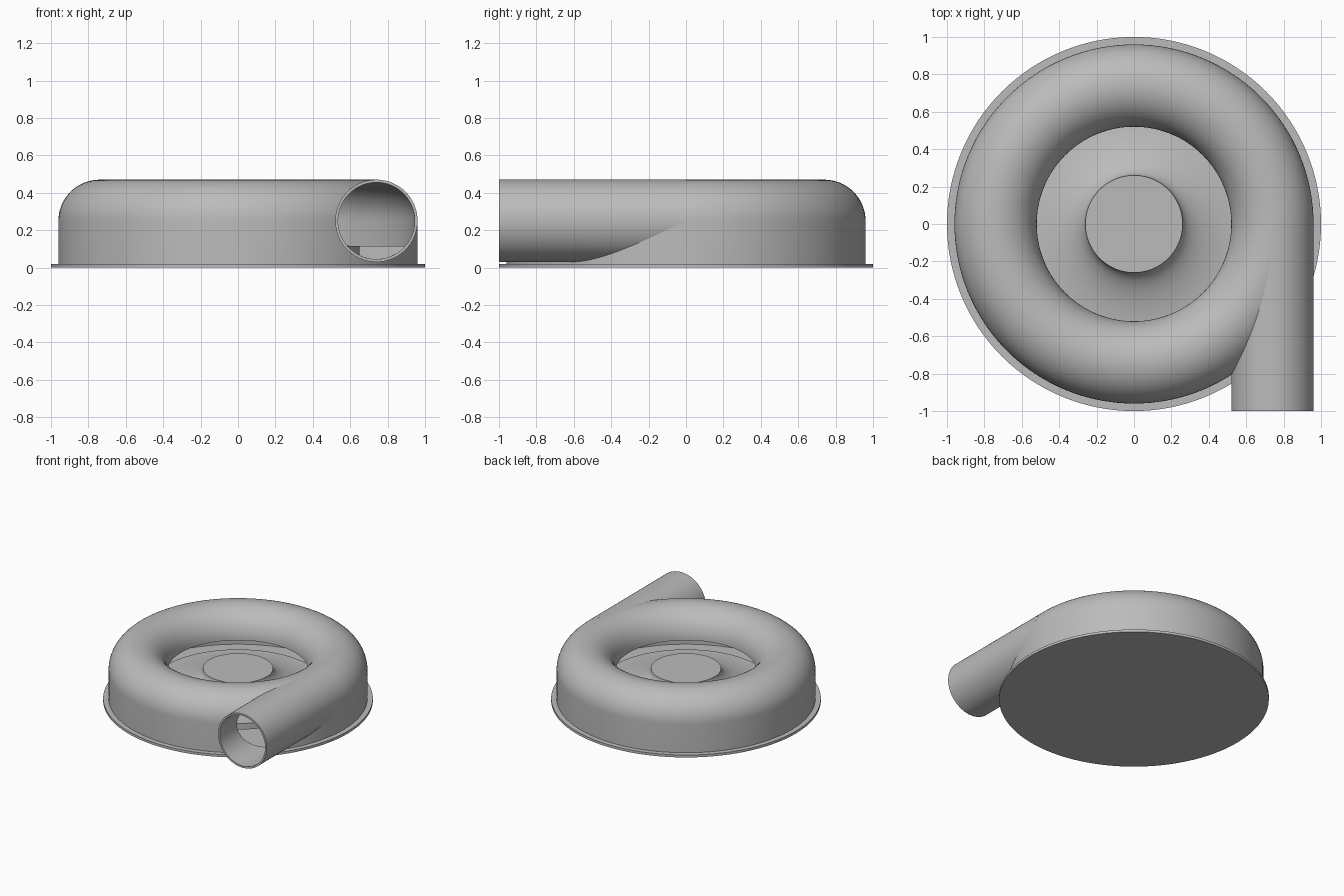
import bpy, bmesh, math
from mathutils import Matrix

cube = bpy.data.objects.get("Cube")
if cube:
    bpy.data.objects.remove(cube)

# Main sizes
SEGMENTS = 128
RING, TUBE, WALL = 0.74, 0.22, 0.015
MID_Z, BASE_TOP = 0.25, 0.02
BORE = TUBE - WALL

grey = bpy.data.materials.new("plain_grey")
grey.use_nodes = True
grey.diffuse_color = (0.5, 0.5, 0.5, 1)
shader = next(n for n in grey.node_tree.nodes if n.type == 'BSDF_PRINCIPLED')
shader.inputs["Base Color"].default_value = grey.diffuse_color


def make(name, bm):
    bmesh.ops.recalc_face_normals(bm, faces=bm.faces)
    mesh = bpy.data.meshes.new(name)
    bm.to_mesh(mesh)
    bm.free()
    mesh.materials.append(grey)
    obj = bpy.data.objects.new(name, mesh)
    bpy.context.collection.objects.link(obj)
    return obj


def revolve(name, profile, closed=False):
    """Turn a radius/height profile around the z axis."""
    bm = bmesh.new()
    verts = [bm.verts.new((r, 0, z)) for r, z in profile]
    pairs = list(zip(verts, verts[1:]))
    if closed:
        pairs.append((verts[-1], verts[0]))
    edges = [bm.edges.new(p) for p in pairs]
    bmesh.ops.spin(bm, geom=verts + edges, axis=(0, 0, 1), cent=(0, 0, 0),
                   angle=math.tau, steps=SEGMENTS, use_merge=False)
    bmesh.ops.remove_doubles(bm, verts=bm.verts, dist=0.0001)
    return make(name, bm)


def rod(name, radius, y0, y1):
    """Cylinder along y on the outlet axis."""
    bm = bmesh.new()
    place = Matrix.Translation((RING, (y0 + y1) / 2, MID_Z)) @ Matrix.Rotation(math.pi / 2, 4, 'X')
    bmesh.ops.create_cone(bm, cap_ends=True, segments=96, radius1=radius,
                          radius2=radius, depth=y1 - y0, matrix=place)
    return make(name, bm)


def activate(obj):
    bpy.ops.object.select_all(action='DESELECT')
    obj.select_set(True)
    bpy.context.view_layer.objects.active = obj


def cut(obj, cutter):
    mod = obj.modifiers.new("cut", 'BOOLEAN')
    mod.operation, mod.solver, mod.object = 'DIFFERENCE', 'EXACT', cutter
    activate(obj)
    bpy.ops.object.modifier_apply(modifier=mod.name)


def arc(radius, steps=32):
    """Upper half of the scroll section, from outside to inside."""
    return [(RING + radius * math.cos(math.pi * i / steps),
             MID_Z + radius * math.sin(math.pi * i / steps)) for i in range(steps + 1)]


# Base plate
base = revolve("base_plate", [(0, 0), (1, 0), (1, BASE_TOP), (0, BASE_TOP)])

# Scroll housing: rounded top, straight outer wall, open eye in the middle
outer = [(RING + TUBE, BASE_TOP)] + arc(TUBE)
inner = [(RING + BORE, BASE_TOP)] + arc(BORE)
housing = revolve("scroll_housing", outer + inner[::-1], closed=True)

# Outlet pipe, hollow and opened into the scroll
pipe = rod("outlet_pipe", TUBE, -1, -0.004)
bore = rod("bore_cutter", BORE, -1.1, 0.02)
short_bore = rod("short_bore_cutter", BORE, -1.1, -0.03)
cavity = revolve("cavity_cutter", [(0, BASE_TOP)] + inner + [(0, MID_Z)])
cut(pipe, bore)
cut(pipe, cavity)
cut(housing, short_bore)
for cutter in (bore, short_bore, cavity):
    bpy.data.objects.remove(cutter)

# Impeller: flat-topped hub flaring out to a thin disc
HUB, HUB_TOP, DISC, DISC_TOP = 0.26, 0.265, 0.65, 0.115
flare = []
for i in range(25):
    a = math.pi / 2 * i / 24
    flare.append((DISC - (DISC - HUB) * math.cos(a),
                  HUB_TOP - (HUB_TOP - DISC_TOP) * math.sin(a)))
impeller = revolve("impeller_hub", [(0, HUB_TOP)] + flare + [(DISC, 0.065), (0, 0.065)])

# Low step at the inner end of the outlet bore
bm = bmesh.new()
half = math.acos((MID_Z - DISC_TOP) / BORE)
rim = []
for i in range(17):
    a = -math.pi / 2 - half + 2 * half * i / 16
    rim.append(bm.verts.new((RING + BORE * math.cos(a), 0, MID_Z + BORE * math.sin(a))))
face = bm.faces.new(rim)
ext = bmesh.ops.extrude_face_region(bm, geom=[face])
bmesh.ops.translate(bm, vec=(0, 0.02, 0),
                    verts=[g for g in ext["geom"] if isinstance(g, bmesh.types.BMVert)])
step = make("bore_step", bm)

for obj in (base, housing, pipe, impeller, step):
    activate(obj)
    bpy.ops.object.shade_smooth_by_angle(angle=math.radians(30))
